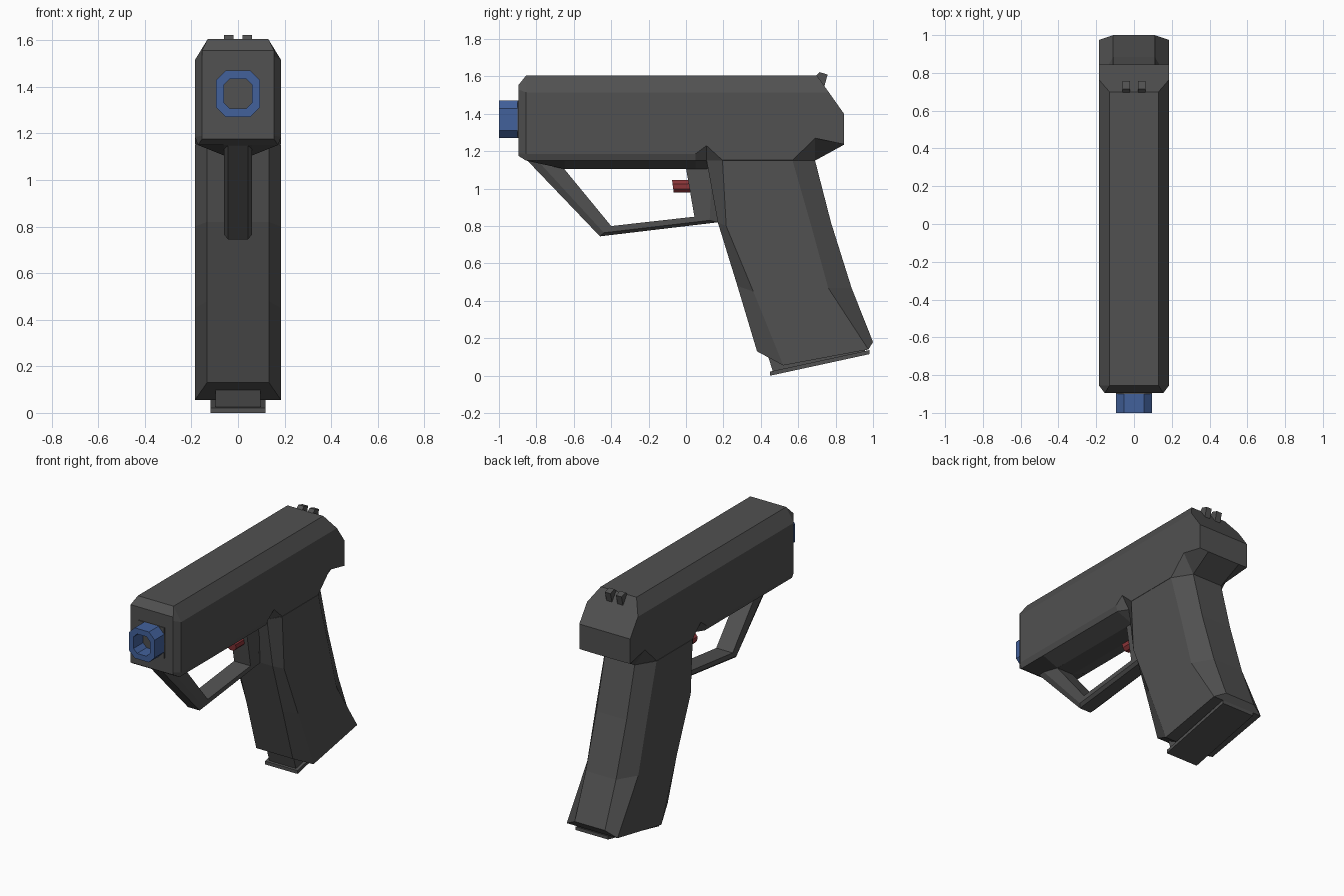
import bpy, bmesh, math
from mathutils import Vector

if "Cube" in bpy.data.objects:
    bpy.data.objects.remove(bpy.data.objects["Cube"])


def material(name, rgb):
    m = bpy.data.materials.new(name)
    m.diffuse_color = (*rgb, 1)
    m.use_nodes = True
    m.node_tree.nodes["Principled BSDF"].inputs["Base Color"].default_value = m.diffuse_color
    return m


GREY = material("dark_grey", (0.082, 0.082, 0.082))
BLUE = material("muzzle_blue", (0.055, 0.12, 0.33))
RED = material("trigger_red", (0.26, 0.035, 0.04))


def finish(name, bm, mat):
    bmesh.ops.recalc_face_normals(bm, faces=bm.faces)
    me = bpy.data.meshes.new(name)
    bm.to_mesh(me)
    bm.free()
    me.materials.append(mat)
    ob = bpy.data.objects.new(name, me)
    bpy.context.collection.objects.link(ob)
    return ob


def loft(bm, rings, closed=False):
    """Skin equal-length rings of points; returns the vertex rings."""
    vs = [[bm.verts.new(p) for p in r] for r in rings]
    pairs = list(zip(vs, vs[1:])) + ([(vs[-1], vs[0])] if closed else [])
    for a, b in pairs:
        n = len(a)
        for i in range(n):
            j = (i + 1) % n
            bm.faces.new((a[i], a[j], b[j], b[i]))
    return vs


def mirrored(half):
    """Half outline on +x, completed on -x."""
    return half + [(-x, y, z) for x, y, z in reversed(half)]


def prism(name, profile, x0, x1, mat):
    """Side profile (y, z) extruded across x."""
    bm = bmesh.new()
    a, b = loft(bm, [[(x, y, z) for y, z in profile] for x in (x0, x1)])
    bm.faces.new(a)
    bm.faces.new(b)
    return finish(name, bm, mat)


# Slide: y, top (x, z), shoulder, lower shoulder, lower edge, underside
slide = [
    (-0.895, (.155, 1.555), (.155, 1.53), (.155, 1.19), (.155, 1.175), (.06, 1.175)),
    (-0.855, (.13, 1.605), (.185, 1.515), (.185, 1.185), (.172, 1.15), (.06, 1.15)),
    (-0.65, (.13, 1.605), (.185, 1.515), (.185, 1.185), (.172, 1.15), (.06, 1.105)),
    (0.05, (.13, 1.605), (.185, 1.515), (.185, 1.185), (.172, 1.15), (.06, 1.105)),
    (0.11, (.13, 1.605), (.185, 1.515), (.185, 1.23), (.133, 1.15), (.06, 1.105)),
    (0.195, (.13, 1.605), (.185, 1.515), (.185, 1.152), (.18, 1.15), (.06, 1.15)),
    (0.57, (.13, 1.605), (.185, 1.515), (.185, 1.152), (.18, 1.15), (.06, 1.15)),
    (0.69, (.13, 1.605), (.185, 1.515), (.185, 1.27), (.11, 1.15), (.06, 1.15)),
    (0.845, (.13, 1.605), (.185, 1.515), (.185, 1.237), (.12, 1.235), (.06, 1.235)),
]
bm = bmesh.new()
vs = loft(bm, [mirrored([(x, y, z) for x, z in pts]) for y, *pts in slide])
bm.faces.new(vs[0])
bm.faces.new(vs[-1])
# sloped rear cut
cut = bmesh.ops.bisect_plane(
    bm, geom=bm.verts[:] + bm.edges[:] + bm.faces[:], plane_co=(0, .70, 1.605),
    plane_no=Vector((0, .205, .145)).normalized(), clear_outer=True)
bmesh.ops.holes_fill(bm, edges=[e for e in bm.edges if e.is_boundary], sides=0)
finish("slide", bm, GREY)

# Grip: (y, z) of front, front side, back side and back edges per ring
grip = [
    ((.11, 1.15), (.195, 1.15), (.57, 1.15), (.69, 1.15)),
    ((.17, .82), (.215, .80), (.67, .80), (.775, .82)),
    ((.275, .48), (.36, .45), (.76, .47), (.885, .47)),
    ((.38, .13), (.52, .055), (.975, .14), (1.0, .18)),
]
bm = bmesh.new()
vs = loft(bm, [mirrored([(x, y, z) for x, (y, z) in zip((.133, .185, .185, .11), r)])
               for r in grip])
for r in (vs[0], vs[-1]):
    for i in range(3):
        bm.faces.new((r[i], r[i + 1], r[6 - i], r[7 - i]))
finish("grip", bm, GREY)

# Magazine body and base plate
prism("magazine", [(.44, .10), (.465, .02), (.96, .125), (.95, .16)], -.097, .097, GREY)
prism("magazine_plate", [(.45, 0), (.98, .115), (.98, .137), (.45, .022)], -.118, .118, GREY)

# Trigger guard: a chamfered bar swept round the opening
outer = [(-.85, 1.152), (-.46, .745), (.17, .82), (.22, 1.15)]
inner = [(-.65, 1.104), (-.40, .80), (.045, .85), (0, 1.11)]
rings = []
for (oy, oz), (iy, iz) in zip(outer, inner):
    my, mz = oy + (iy - oy) * .35, oz + (iz - oz) * .35
    rings.append(mirrored([(.042, oy, oz), (.06, my, mz), (.06, iy, iz)]))
bm = bmesh.new()
loft(bm, rings, closed=True)
finish("trigger_guard", bm, GREY)

# Trigger
bm = bmesh.new()
loops = [[(.036 * math.cos(a), y + .005 * -math.sin(a), 1.012 + .036 * math.sin(a))
          for a in [(i + .5) * math.pi / 4 for i in range(8)]] for y in (-.07, .06)]
for r in loft(bm, loops):
    bm.faces.new(r)
finish("trigger", bm, RED)


# Muzzle: octagonal tube on a square collar
def octagon(hx, hz, c, y):
    pts = [(hx - c, hz), (hx, hz - c), (hx, c - hz), (hx - c, -hz)]
    return mirrored([(x, y, 1.37 + z) for x, z in pts])


bm = bmesh.new()
loft(bm, [octagon(.094, .1, .042, -1), octagon(.094, .1, .042, -.9),
          octagon(.06, .064, .026, -.9), octagon(.06, .064, .026, -1)], closed=True)
finish("muzzle", bm, BLUE)
prism("muzzle_collar", [(-.901, 1.27), (-.901, 1.47), (-.88, 1.47), (-.88, 1.27)],
      -.094, .094, GREY)

# Rear sights
for side, x in (("left", -.04), ("right", .04)):
    prism("rear_sight_" + side, [(.69, 1.60), (.714, 1.623), (.757, 1.61), (.738, 1.54)],
          x - .02, x + .02, GREY)
